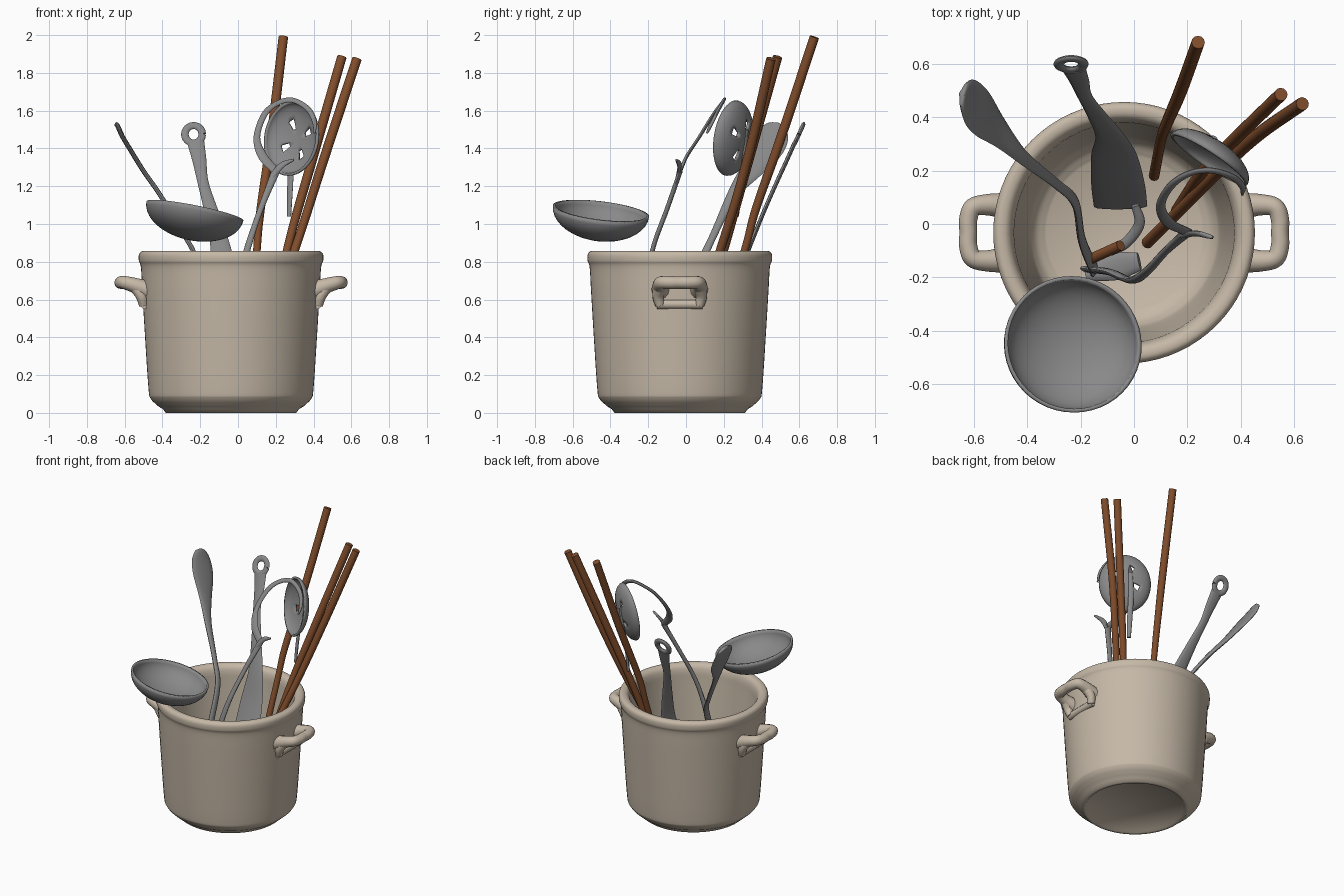
import bpy, bmesh, math
from mathutils import Vector, Matrix

CX, CY = -0.037, -0.033          # axis of the pot


def material(name, rgb):
    m = bpy.data.materials.new(name)
    m.diffuse_color = (*rgb, 1)
    return m


CLAY = material("beige_clay", (0.56, 0.48, 0.385))
STEEL = material("grey_steel", (0.25, 0.25, 0.25))
WOOD = material("brown_wood", (0.22, 0.075, 0.025))


def finish(bm, name, mat, angle=45):
    bmesh.ops.recalc_face_normals(bm, faces=bm.faces)
    me = bpy.data.meshes.new(name)
    bm.to_mesh(me)
    bm.free()
    me.materials.append(mat)
    me.shade_smooth()
    me.set_sharp_from_angle(angle=math.radians(angle))
    ob = bpy.data.objects.new(name, me)
    bpy.context.collection.objects.link(ob)
    return ob


def spline(pts, steps=8):
    """Catmull-Rom through points of any dimension."""
    pts = [Vector(p) for p in pts]
    pts = [2 * pts[0] - pts[1]] + pts + [2 * pts[-1] - pts[-2]]
    out = []
    for i in range(1, len(pts) - 2):
        a, b, c, d = pts[i - 1:i + 3]
        for k in range(steps):
            t = k / steps
            out.append(0.5 * (2 * b + (c - a) * t + (2 * a - 5 * b + 4 * c - d) * t * t
                              + (3 * b - a - 3 * c + d) * t ** 3))
    return out + [pts[-2]]


def strip(name, mat, pts, normal=(0, 1, 0), thick=None, n=12):
    """Sweep an oval along (x, y, z, width); round when thick is None."""
    path = spline(pts)
    normal = Vector(normal).normalized()
    bm = bmesh.new()
    rings = []
    for i, p in enumerate(path):
        t = (path[min(i + 1, len(path) - 1)] - path[max(i - 1, 0)]).to_3d().normalized()
        side = t.cross(normal).normalized()
        up = side.cross(t)
        w = max(p[3], 0.004) / 2
        h = w if thick is None else min(thick / 2, w)
        rings.append([bm.verts.new(p.to_3d() + side * w * math.cos(a) + up * h * math.sin(a))
                      for a in (2 * math.pi * k / n for k in range(n))])
    for r, s in zip(rings, rings[1:]):
        for k in range(n):
            bm.faces.new((r[k], r[(k + 1) % n], s[(k + 1) % n], s[k]))
    bm.faces.new(rings[0])
    bm.faces.new(rings[-1])
    return finish(bm, name, mat)


def lathe(name, mat, profile, matrix, seg=64, slots=None, angle=45):
    """Revolve (radius, z) points; slots(ring, segment) marks faces to leave out."""
    bm = bmesh.new()
    rows = [[bm.verts.new(matrix @ Vector((r * math.cos(a), r * math.sin(a), z)))
             for a in (2 * math.pi * k / seg for k in range(seg))] if r > 0
            else [bm.verts.new(matrix @ Vector((0, 0, z)))] * seg for r, z in profile]
    for i, (a, b) in enumerate(zip(rows, rows[1:])):
        for k in range(seg):
            if slots and slots(i, k):
                continue
            q = [a[k], a[(k + 1) % seg], b[(k + 1) % seg], b[k]]
            bm.faces.new(list(dict.fromkeys(q)))
    return finish(bm, name, mat, angle)


def bowl(name, x, y, z, centre, rx, ry, depth, slots=None, thick=0.014):
    m = Matrix((Vector(x) * rx, Vector(y) * ry, Vector(z) * depth)).transposed().to_4x4()
    m.translation = centre
    prof = [(math.cos(a), -math.sin(a)) for a in (math.pi / 2 * i / 10 for i in range(10))] + [(0, -1)]
    ob = lathe(name, STEEL, prof, m, 48, slots)
    s = ob.modifiers.new("wall", 'SOLIDIFY')
    s.thickness = thick
    s.offset = 0
    return ob


# Pot: foot, slightly flared wall, rolled rim, inside wall and floor
outer = spline([(0.385, 0.035), (0.425, 0.075), (0.437, 0.13), (0.455, 0.4), (0.47, 0.65),
                (0.477, 0.77), (0.488, 0.805), (0.487, 0.84), (0.468, 0.857), (0.435, 0.85),
                (0.415, 0.81), (0.405, 0.7), (0.365, 0.25), (0.34, 0.15), (0.29, 0.11)], 5)
lathe("pot", CLAY, [(0, 0.012), (0.315, 0.012), (0.325, 0), (0.345, 0), (0.36, 0.02)]
      + [tuple(p) for p in outer] + [(0, 0.105)], Matrix.Translation((CX, CY, 0)), 72, None, 60)

# Side handles: loop on a raised mounting pad
for s, side in ((-1, "left"), (1, "right")):
    loop = [(0.44, -0.10, 0.65, 0.10), (0.51, -0.105, 0.675, 0.08), (0.565, -0.095, 0.69, 0.07),
            (0.583, -0.05, 0.69, 0.068), (0.583, 0.0, 0.69, 0.066)]
    loop += [(r, -y, z, w) for r, y, z, w in reversed(loop[:-1])]
    strip(side + "_handle", CLAY, [(CX + s * r, CY + y, z, w) for r, y, z, w in loop], (0, 0, 1))
    for j in (-1, 1):
        strip(side + "_handle_foot", CLAY,
              [(CX + s * r, CY + j * y, z, w) for r, y, z, w in
               ((0.505, 0.105, 0.67, 0.07), (0.475, 0.115, 0.62, 0.06), (0.462, 0.105, 0.57, 0.05))])
    strip(side + "_handle_pad", CLAY,
          [(CX + s * 0.455, CY + y, 0.575, 0.05) for y in (-0.12, -0.06, 0, 0.06, 0.12)], (0, 0, 1))

# Wooden sticks
strip("wooden_stick_back", WOOD, [(0.24, 0.68, 1.99, 0.05), (0.175, 0.50, 1.45, 0.05),
                                  (0.12, 0.37, 1.08, 0.044), (0.10, 0.31, 0.86, 0.04),
                                  (0.075, 0.18, 0.45, 0.04)])
strip("wooden_stick_middle", WOOD, [(0.55, 0.485, 1.885, 0.05), (0.39, 0.33, 1.33, 0.05),
                                    (0.26, 0.20, 0.86, 0.045), (0.16, 0.05, 0.35, 0.045)])
strip("wooden_stick_right", WOOD, [(0.63, 0.45, 1.875, 0.05), (0.46, 0.33, 1.36, 0.05),
                                   (0.30, 0.18, 0.86, 0.045), (0.05, -0.07, 0.14, 0.045)])
strip("wooden_stub", WOOD, [(-0.05, -0.08, 0.42, 0.04), (-0.16, -0.13, 0.3, 0.04)])

# Ladle bowl leaning over the front of the rim
zn = Vector((0.2, 0.12, 1)).normalized()
xn = Vector((1, 0, -0.2)).normalized()
bowl("ladle_bowl", xn, zn.cross(xn), zn, (-0.228, -0.45, 1.07), 0.255, 0.25, 0.15)

# Slotted spoon head, hollow side to the front, with its loose stem
u = Vector((0.83, -0.55, 0)).normalized()
v = Vector((0.08, 0.12, 0.99)).normalized()
v = (v - u * v.dot(u)).normalized()
bowl("slotted_spoon_head", u, v, u.cross(v), (0.28, 0.24, 1.455), 0.165, 0.195, 0.07,
     lambda i, k: i in (6, 7) and k % 12 in (2, 3, 4))
strip("slotted_spoon_stem", STEEL, [(0.30, 0.32, 1.5, 0.03), (0.285, 0.31, 1.36, 0.035),
                                    (0.275, 0.285, 1.18, 0.035), (0.27, 0.27, 1.04, 0.025)],
      (0.55, 0.83, 0), 0.018)

# Open ring spoon: curved rim, short prong and long handle
plane = (0, 1, -0.65)
strip("ring_spoon_rim", STEEL, [(0.20, -0.03, 1.28, 0.045), (0.13, 0.005, 1.36, 0.05),
                                (0.10, 0.07, 1.46, 0.035), (0.14, 0.145, 1.58, 0.033),
                                (0.21, 0.19, 1.64, 0.03), (0.29, 0.2, 1.655, 0.03),
                                (0.37, 0.175, 1.61, 0.03), (0.405, 0.14, 1.54, 0.025),
                                (0.405, 0.11, 1.48, 0.01)], plane, 0.018)
strip("ring_spoon_prong", STEEL, [(0.18, -0.045, 1.25, 0.03), (0.23, -0.035, 1.31, 0.035),
                                  (0.295, -0.05, 1.34, 0.012)], plane, 0.018)
strip("ring_spoon_handle", STEEL, [(0.20, -0.03, 1.28, 0.045), (0.12, -0.10, 1.08, 0.032),
                                   (0.05, -0.175, 0.87, 0.036), (-0.01, -0.21, 0.65, 0.045),
                                   (-0.09, -0.18, 0.4, 0.06), (-0.17, -0.17, 0.2, 0.07)],
      (0.3, 0.8, 0.4), 0.025)

# Turner: eyelet, waisted handle and broad blade
face = Vector((0, -0.9, 0.38)).normalized()
strip("turner", STEEL, [(-0.223, 0.575, 1.43, 0.09), (-0.205, 0.535, 1.34, 0.075),
                        (-0.185, 0.48, 1.22, 0.058), (-0.14, 0.41, 1.06, 0.075),
                        (-0.09, 0.33, 0.86, 0.11), (-0.075, 0.26, 0.66, 0.17),
                        (-0.06, 0.15, 0.4, 0.2), (-0.05, 0.065, 0.19, 0.2)], face, 0.022)
eye = [(-0.235 + 0.046 * math.cos(a), 0.598 + 0.021 * math.sin(a), 1.475 + 0.046 * math.sin(a), 0.04)
       for a in (2 * math.pi * k / 12 for k in range(13))]
strip("turner_eyelet", STEEL, eye, face, 0.022)

# Serving spoon leaning to the back left
strip("serving_spoon", STEEL, [(-0.645, 0.49, 1.53, 0.02), (-0.635, 0.482, 1.515, 0.11),
                               (-0.61, 0.455, 1.46, 0.18), (-0.565, 0.41, 1.385, 0.185),
                               (-0.50, 0.34, 1.28, 0.12), (-0.41, 0.245, 1.15, 0.06),
                               (-0.29, 0.15, 0.95, 0.04), (-0.22, 0.08, 0.8, 0.045),
                               (-0.195, -0.06, 0.5, 0.05), (-0.15, -0.17, 0.22, 0.06)],
      (0.85, 0, 0.52), 0.025)

# Curved scraps of cutlery lying inside the pot
strip("inner_hook", STEEL, [(0.005, 0.07, 0.35, 0.03), (0.02, 0.0, 0.32, 0.04),
                            (-0.03, -0.07, 0.28, 0.04), (-0.09, -0.1, 0.25, 0.04)], (0, 0, 1), 0.025)
strip("inner_blade", STEEL, [(0.02, -0.14, 0.25, 0.07), (-0.07, -0.16, 0.22, 0.1),
                             (-0.18, -0.19, 0.2, 0.05)], (0, 0, 1), 0.025)
